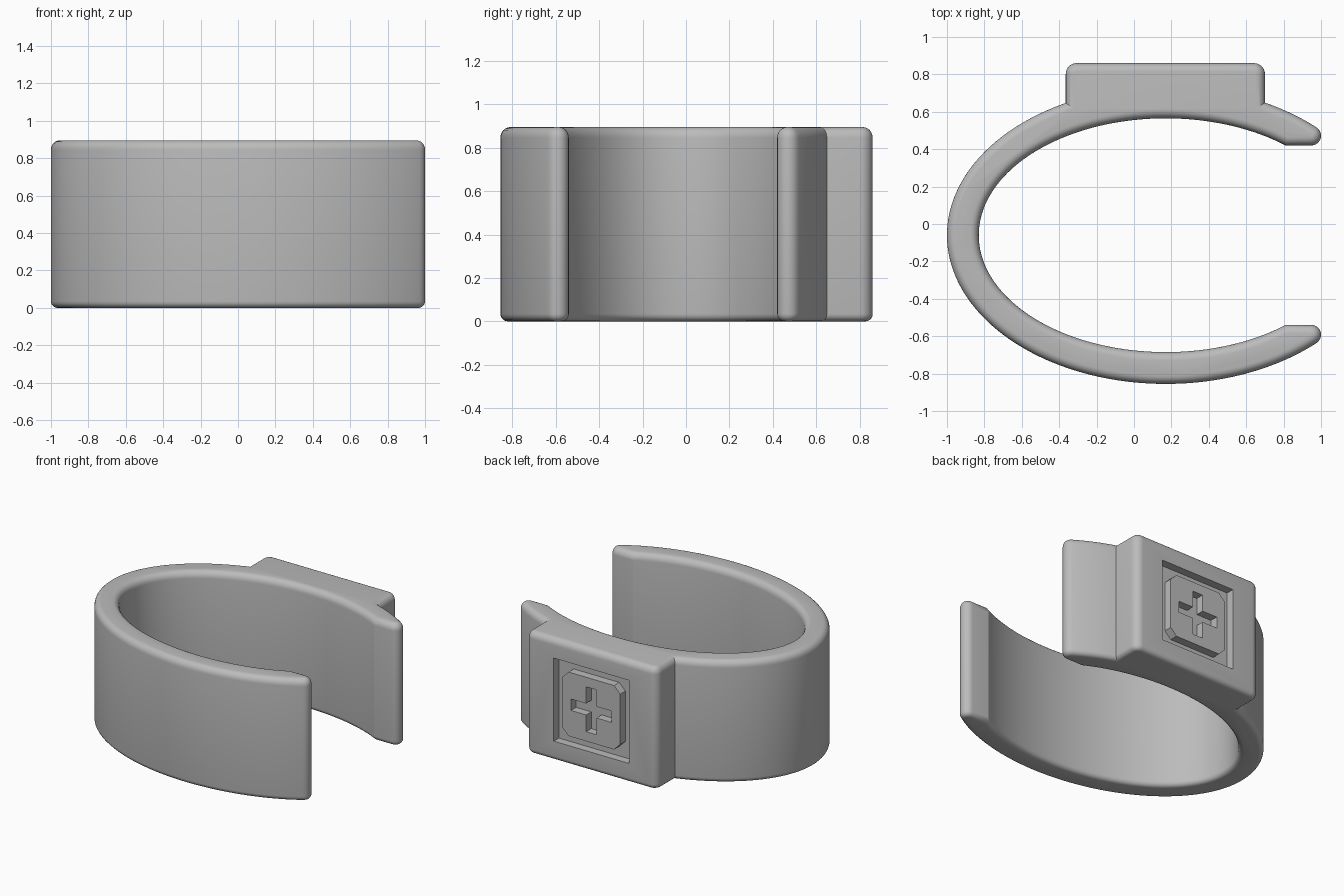
import bpy, bmesh, math
from mathutils import Vector

if "Cube" in bpy.data.objects:
    bpy.data.objects.remove(bpy.data.objects["Cube"])

CX, CY = 0.17, -0.06            # centre of the oval
HEIGHT = 0.895
PAD_L, PAD_R, PAD_Y = -0.365, 0.70, 0.86
MID_X, MID_Z = (PAD_L + PAD_R) / 2, HEIGHT / 2

grey = bpy.data.materials.new("grey")
grey.diffuse_color = (0.5, 0.5, 0.5, 1)
grey.use_nodes = True
grey.node_tree.nodes["Principled BSDF"].inputs["Base Color"].default_value = grey.diffuse_color


def arc(cx, cy, rx, ry, a, b, n):
    return [Vector((cx + rx * math.cos(a + (b - a) * i / n),
                    cy + ry * math.sin(a + (b - a) * i / n))) for i in range(n + 1)]


def inset(pts, d):
    """Move a counter-clockwise outline inwards by d with mitred corners."""
    out = []
    for i, p in enumerate(pts):
        a = (p - pts[i - 1]).normalized()
        b = (pts[(i + 1) % len(pts)] - p).normalized()
        na, nb = Vector((-a.y, a.x)), Vector((-b.y, b.x))
        out.append(p + (na + nb) * d / (1 + na.dot(nb)))
    return out


def make(name, rings):
    """Closed solid from a stack of matching rings."""
    bm = bmesh.new()
    loops = [[bm.verts.new(co) for co in ring] for ring in rings]
    n = len(loops[0])
    for lo, hi in zip(loops, loops[1:]):
        for i in range(n):
            j = (i + 1) % n
            bm.faces.new((lo[i], lo[j], hi[j], hi[i]))
    bm.faces.new(loops[0][::-1])
    bm.faces.new(loops[-1])
    bmesh.ops.recalc_face_normals(bm, faces=bm.faces)
    me = bpy.data.meshes.new(name)
    bm.to_mesh(me)
    bm.free()
    me.materials.append(grey)
    ob = bpy.data.objects.new(name, me)
    bpy.context.collection.objects.link(ob)
    return ob


def prism(name, shape, y0, y1):
    """Extrude an x-z shape, centred on the pad, from y0 to y1."""
    return make(name, [[(MID_X + x, y, MID_Z + z) for x, z in shape] for y in (y0, y1)])


def cut(ob, cutter):
    mod = ob.modifiers.new("cut", 'BOOLEAN')
    mod.operation, mod.solver, mod.object = 'DIFFERENCE', 'EXACT', cutter
    bpy.context.view_layer.objects.active = ob
    bpy.ops.object.modifier_apply(modifier=mod.name)
    bpy.data.objects.remove(cutter)


# Band outline: rounded tips, oval outside with the pad, oval inside
r, tip_x, tip_y = 0.052, 0.948, 0.532
RX, RY = 1.17, 0.795
t_tip = math.acos(0.80 / RX)
t_in = math.asin(0.48 / 0.625)
rad, pr = math.radians, 0.058
outline = arc(tip_x, CY + tip_y, r, r, rad(-90), rad(56), 10)
outline += arc(CX, CY, RX, RY, t_tip, math.acos((PAD_R - CX) / RX), 10)
outline += arc(PAD_R - pr, PAD_Y - pr, pr, pr, 0, rad(90), 8)
outline += arc(PAD_L + pr, PAD_Y - pr, pr, pr, rad(90), rad(180), 8)
outline += arc(CX, CY, RX, RY, math.acos((PAD_L - CX) / RX), 2 * math.pi - t_tip, 110)
outline += arc(tip_x, CY - tip_y, r, r, rad(-56), rad(90), 10)
outline += arc(CX, CY, 1.0, 0.625, 2 * math.pi - t_in, t_in, 120)

# Rounded rims: smaller at the bottom, larger at the top
layers = []
for k in range(6):
    a = rad(90) * k / 5
    layers.append((0.035 * (1 - math.sin(a)), 0.035 * (1 - math.cos(a))))
for k in range(7):
    a = rad(90) * k / 6
    layers.append((0.045 * (1 - math.cos(a)), HEIGHT - 0.05 * (1 - math.sin(a))))
band = make("band", [[(p.x, p.y, z) for p in inset(outline, d)] for d, z in layers])

# Square recess in the pad
h, depth = 0.305, 0.06
cut(band, prism("recess_cutter", [(-h, -h), (h, -h), (h, h), (-h, h)],
                PAD_Y - depth, PAD_Y + 0.1))

# Raised plate with clipped corners and a sunken cross
b, c = 0.235, 0.05
octagon = [(-b + c, -b), (b - c, -b), (b, -b + c), (b, b - c),
           (b - c, b), (-b + c, b), (-b, b - c), (-b, -b + c)]
plate = prism("cross_plate", octagon, PAD_Y - depth - 0.02, PAD_Y)
L, w = 0.165, 0.042
cross = [(-w, -L), (w, -L), (w, -w), (L, -w), (L, w), (w, w),
         (w, L), (-w, L), (-w, w), (-L, w), (-L, -w), (-w, -w)]
cut(plate, prism("cross_cutter", cross, PAD_Y - depth, PAD_Y + 0.1))

# Smooth curved sides, crisp corners
bpy.ops.object.select_all(action='DESELECT')
band.select_set(True)
bpy.context.view_layer.objects.active = band
bpy.ops.object.shade_smooth_by_angle(angle=rad(25))
